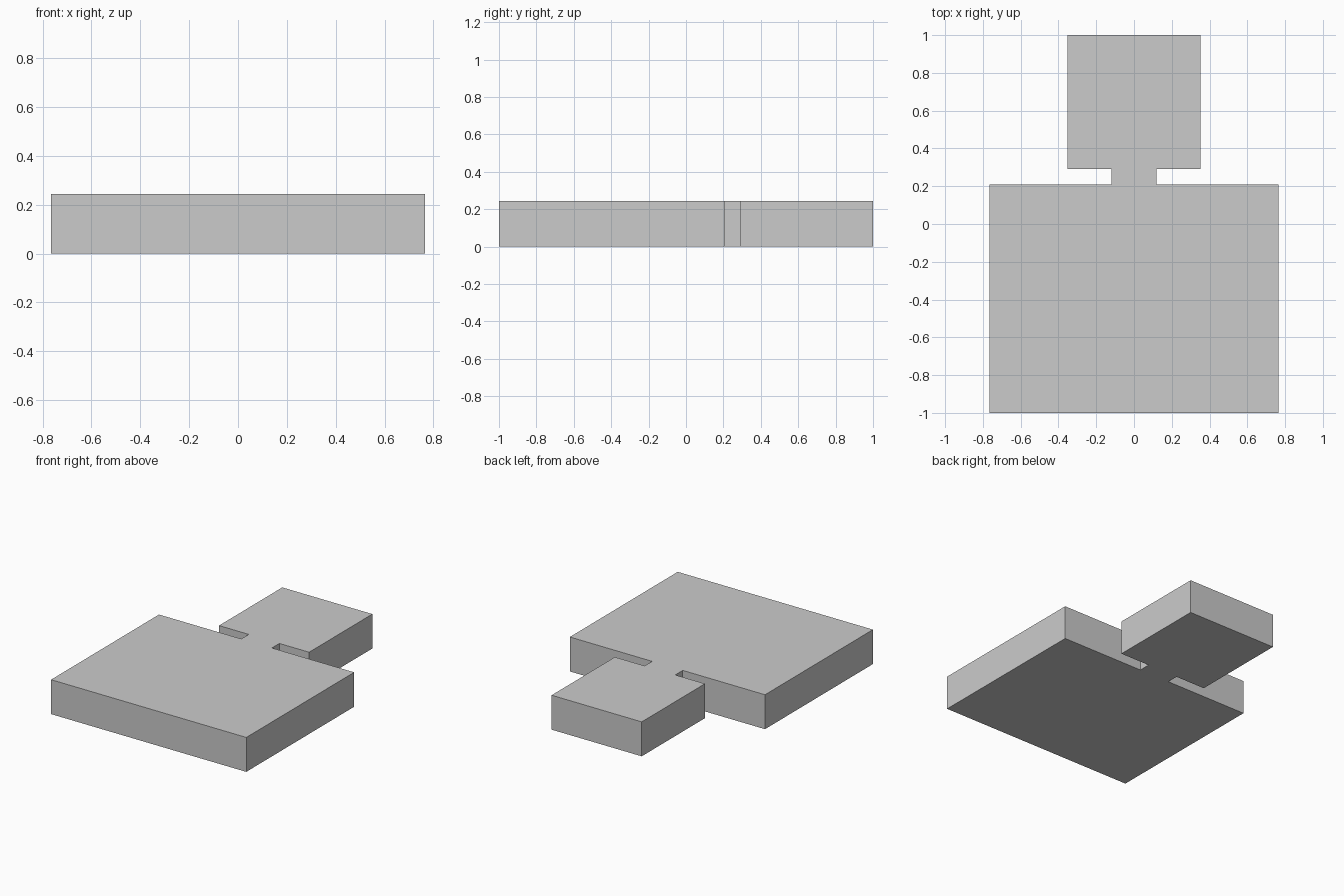
import bpy, bmesh

if "Cube" in bpy.data.objects:
    bpy.data.objects.remove(bpy.data.objects["Cube"])

HEIGHT = 0.244

# Right half of the plate outline: wide body, narrow neck, square tab
half = [(0.765, -1.0), (0.765, 0.208), (0.12, 0.208),
        (0.12, 0.292), (0.353, 0.292), (0.353, 1.0)]
outline = half + [(-x, y) for x, y in reversed(half)]

# Extrude the mirrored outline into one solid plate
bm = bmesh.new()
face = bm.faces.new([bm.verts.new((x, y, 0)) for x, y in outline])
top = bmesh.ops.extrude_face_region(bm, geom=[face], use_keep_orig=True)["geom"]
bmesh.ops.translate(bm, vec=(0, 0, HEIGHT),
                    verts=[g for g in top if isinstance(g, bmesh.types.BMVert)])
bmesh.ops.recalc_face_normals(bm, faces=bm.faces)

mesh = bpy.data.meshes.new("notched_plate")
bm.to_mesh(mesh)
bm.free()
plate = bpy.data.objects.new("notched_plate", mesh)
bpy.context.collection.objects.link(plate)
